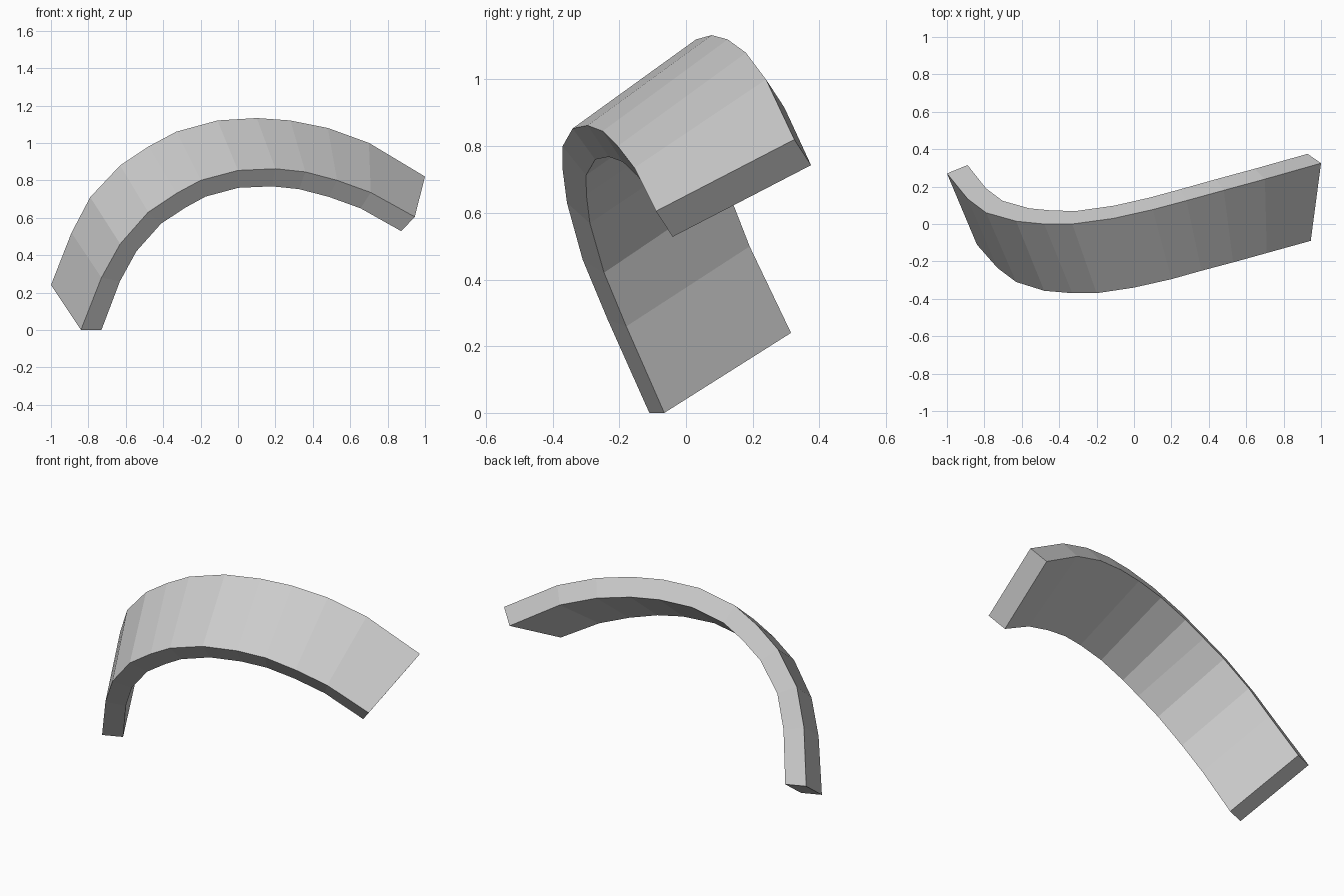
import bpy, bmesh
from mathutils import Vector

if "Cube" in bpy.data.objects:
    bpy.data.objects.remove(bpy.data.objects["Cube"])

# Outer rails of the curved band: front edge and back edge
front = [(-.84, -.11, 0), (-.73, -.235, .28), (-.63, -.31, .46), (-.48, -.357, .63),
         (-.33, -.37, .73), (-.20, -.37, .80), (0, -.34, .853), (.20, -.295, .862),
         (.36, -.25, .845), (.53, -.205, .80), (.71, -.155, .735), (.945, -.09, .605)]
back = [(-1, .27, .24), (-.89, .135, .52), (-.79, .06, .71), (-.63, .015, .88),
        (-.48, 0, .98), (-.33, 0, 1.06), (-.11, .03, 1.12), (.10, .077, 1.133),
        (.28, .125, 1.12), (.48, .18, 1.08), (.70, .24, 1.0), (1, .325, .82)]
front = [Vector(p) for p in front]
back = [Vector(p) for p in back]
THICK = .115
n = len(front)

# Inward thickness direction at each section, with square-cut ends
def inward(i):
    if i == 0:
        return Vector((.11, .045, 0))
    if i == n - 1:
        return Vector((-.072, .05, -.077))
    tangent = front[i + 1] - front[i - 1]
    return (back[i] - front[i]).cross(tangent).normalized() * THICK

bm = bmesh.new()
rings = []
for i in range(n):
    d = inward(i)
    rings.append([bm.verts.new(p) for p in (front[i], back[i], back[i] + d, front[i] + d)])

# Skin between sections, plus end caps
for a, b in zip(rings, rings[1:]):
    for k in range(4):
        m = (k + 1) % 4
        bm.faces.new((a[k], a[m], b[m], b[k]))
bm.faces.new(rings[0])
bm.faces.new(rings[-1][::-1])
bmesh.ops.recalc_face_normals(bm, faces=bm.faces)

mesh = bpy.data.meshes.new("curved_band")
bm.to_mesh(mesh)
bm.free()
bpy.context.collection.objects.link(bpy.data.objects.new("curved_band", mesh))
